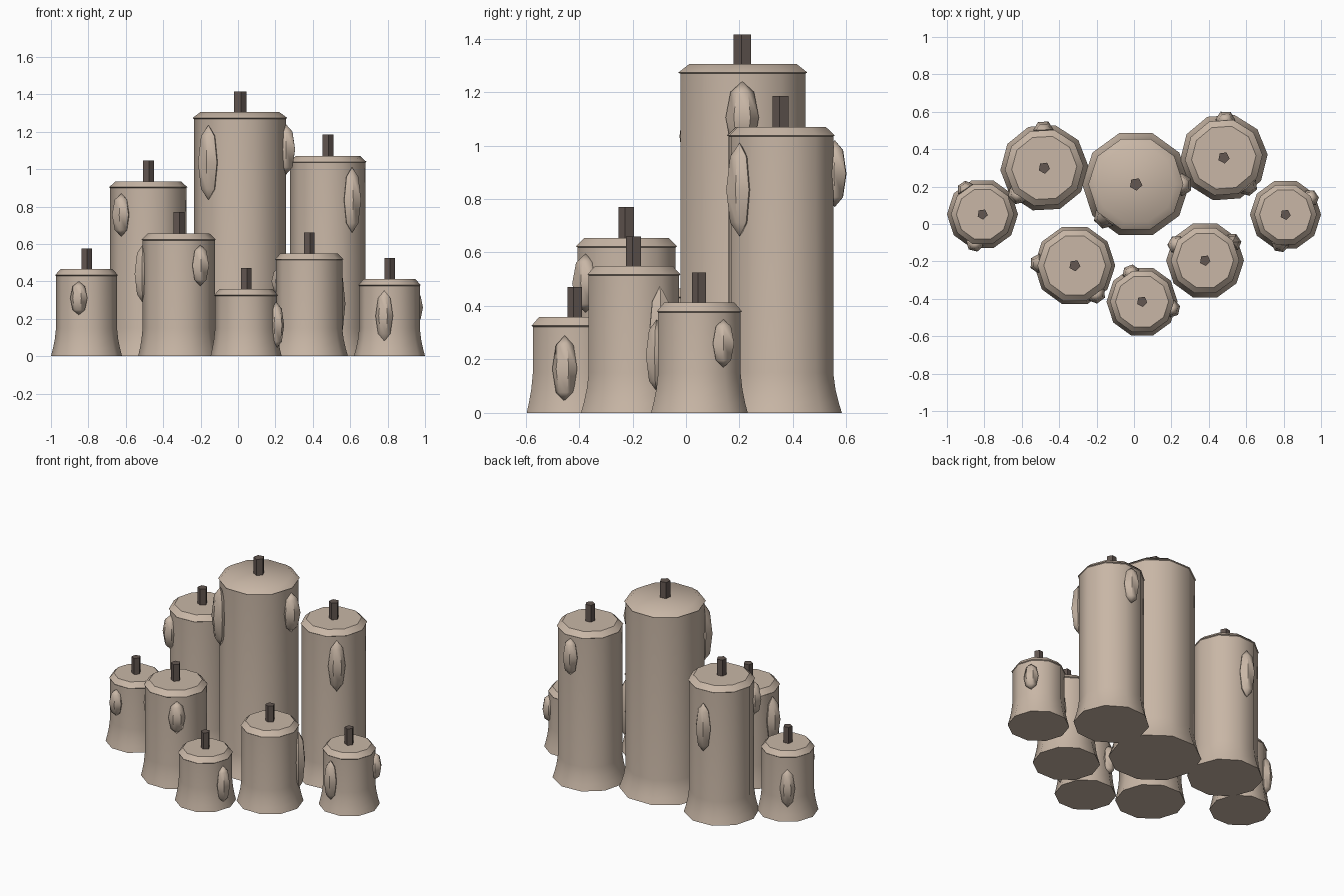
import bpy, bmesh, math
from mathutils import Matrix, Vector

if "Cube" in bpy.data.objects:
    bpy.data.objects.remove(bpy.data.objects["Cube"])


def material(name, rgb):
    m = bpy.data.materials.new(name)
    m.diffuse_color = (*rgb, 1)
    m.use_nodes = True
    m.node_tree.nodes["Principled BSDF"].inputs["Base Color"].default_value = m.diffuse_color
    return m


WAX = material("wax", (0.58, 0.47, 0.38))
WICK = material("charred wick", (0.125, 0.095, 0.083))


def finish(name, bm, mat, angle):
    bmesh.ops.recalc_face_normals(bm, faces=bm.faces)
    me = bpy.data.meshes.new(name)
    bm.to_mesh(me)
    bm.free()
    ob = bpy.data.objects.new(name, me)
    bpy.context.collection.objects.link(ob)
    me.materials.append(mat)
    if angle:
        bpy.ops.object.select_all(action='DESELECT')
        ob.select_set(True)
        bpy.context.view_layer.objects.active = ob
        bpy.ops.object.shade_smooth_by_angle(angle=math.radians(angle))
    return ob


def lathe(name, x, y, profile, sides, turn, mat, angle):
    """Closed solid of revolution from (radius, height) pairs."""
    bm = bmesh.new()
    rings = []
    for r, z in profile:
        ring = []
        for i in range(sides):
            a = turn + math.tau * i / sides
            ring.append(bm.verts.new((x + r * math.cos(a), y + r * math.sin(a), z)))
        rings.append(ring)
    for lo, hi in zip(rings, rings[1:]):
        for i in range(sides):
            j = (i + 1) % sides
            bm.faces.new((lo[i], lo[j], hi[j], hi[i]))
    bm.faces.new(rings[0])
    bm.faces.new(rings[-1])
    return finish(name, bm, mat, angle)


def drip(name, center, r, toward, z, height, width):
    """Long pointed wax blob half sunk in the candle side."""
    d = (Vector(toward) - Vector(center)).normalized()
    bm = bmesh.new()
    bmesh.ops.create_uvsphere(bm, u_segments=6, v_segments=4, radius=1)
    m = (Matrix.Translation((center[0] + d.x * r, center[1] + d.y * r, z))
         @ Matrix.Rotation(math.atan2(d.y, d.x), 4, 'Z')
         @ Matrix.Diagonal((width, width * 1.1, height / 2, 1)))
    bmesh.ops.transform(bm, matrix=m, verts=bm.verts)
    finish(name, bm, WAX, 50)


# name, center, base radius, rim radius, top, wick top, turn,
# drips: (point toward, mid height, length)
CANDLES = [
    ("tall_middle", (0.01, 0.213), 0.287, 0.254, 1.305, 1.415, 0,
     [((-0.17, 0.02), 1.035, 0.40), ((0.3, 0.21), 1.105, 0.27)]),
    ("back_right", (0.48, 0.355), 0.235, 0.208, 1.07, 1.185, 4,
     [((0.61, 0.2), 0.835, 0.35), ((0.49, 0.59), 0.895, 0.25)]),
    ("back_left", (-0.48, 0.30), 0.235, 0.21, 0.935, 1.045, 3,
     [((-0.64, 0.14), 0.755, 0.23), ((-0.485, 0.54), 0.65, 0.33)]),
    ("front_left", (-0.317, -0.222), 0.217, 0.199, 0.655, 0.77, 0,
     [((-0.195, -0.385), 0.485, 0.22), ((-0.53, -0.21), 0.44, 0.31)]),
    ("front_right", (0.38, -0.195), 0.208, 0.183, 0.55, 0.66, 0,
     [((0.53, -0.095), 0.28, 0.39), ((0.21, -0.1), 0.40, 0.15)]),
    ("front_middle", (0.043, -0.415), 0.19, 0.171, 0.358, 0.47, 0,
     [((0.21, -0.455), 0.165, 0.25), ((-0.02, -0.25), 0.2, 0.2)]),
    ("far_left", (-0.81, 0.052), 0.19, 0.168, 0.465, 0.575, 0,
     [((-0.855, -0.12), 0.31, 0.18), ((-0.91, 0.2), 0.22, 0.26)]),
    ("far_right", (0.81, 0.05), 0.19, 0.167, 0.412, 0.525, 0,
     [((0.78, -0.12), 0.215, 0.27), ((0.945, 0.14), 0.26, 0.18)]),
]

for name, c, base, rim, top, wick_top, turn, drips in CANDLES:
    body = rim * 0.97
    flare = base - body
    # flared foot, straight side, small lip and bevelled top
    lathe(name + "_candle", *c, [
        (base, 0), (body + flare * 0.62, 0.04), (body + flare * 0.25, 0.09),
        (body, 0.15), (body, top - 0.036), (rim, top - 0.032),
        (rim * 0.83, top)], 10, math.radians(turn), WAX, 42)
    # five sided wick
    wick_r = 0.017 + rim * 0.07
    lathe(name + "_wick", *c, [(wick_r, top - 0.02), (wick_r, wick_top)],
          5, math.radians(-10), WICK, 0)
    for i, (p, z, length) in enumerate(drips):
        drip(f"{name}_drip_{i + 1}", c, body, p, z, length, 0.017 + body * 0.16)
